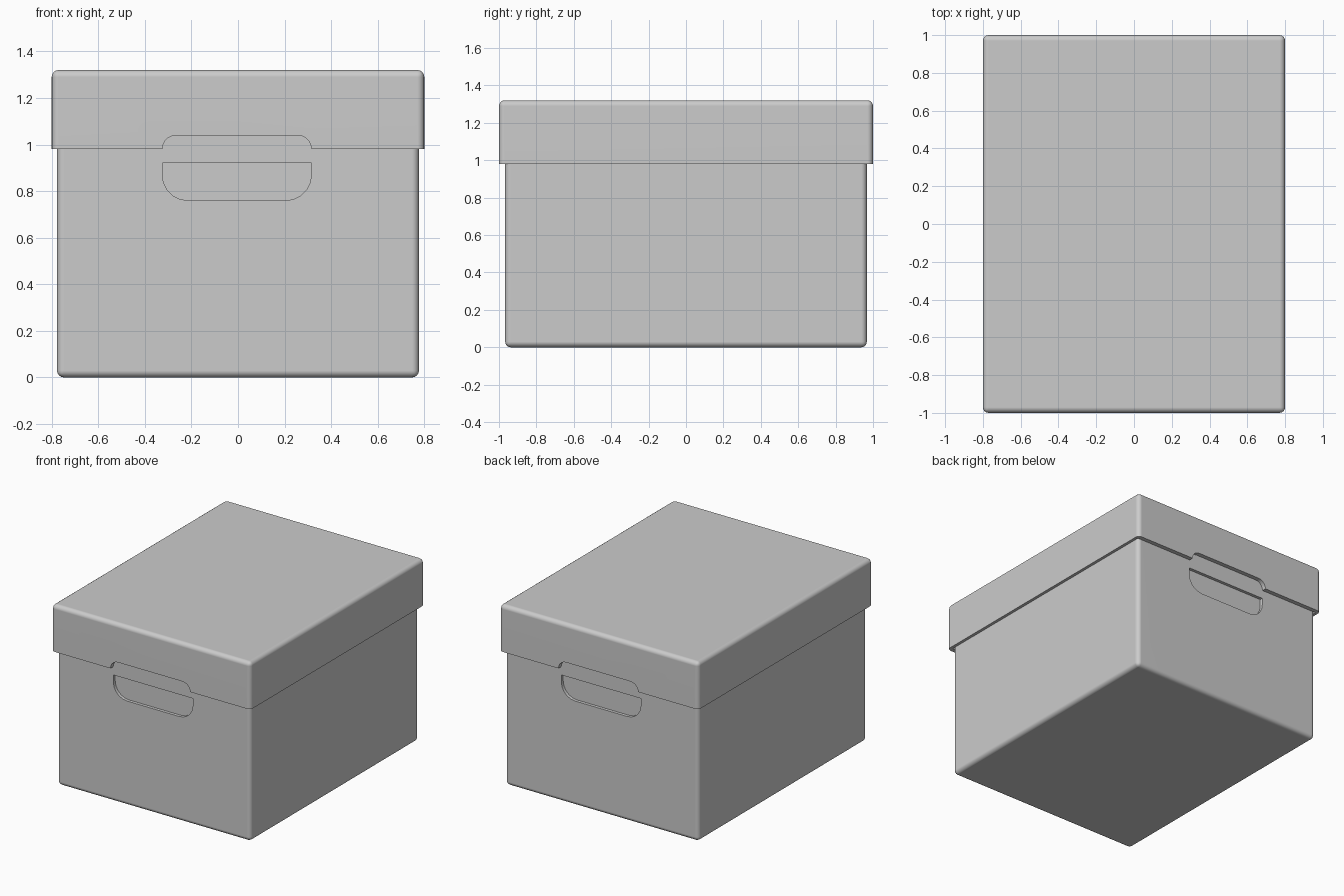
import bpy, bmesh
from math import sin, cos, pi

if "Cube" in bpy.data.objects:
    bpy.data.objects.remove(bpy.data.objects["Cube"])


def to_object(name, bm):
    bmesh.ops.recalc_face_normals(bm, faces=bm.faces)
    mesh = bpy.data.meshes.new(name)
    bm.to_mesh(mesh)
    bm.free()
    ob = bpy.data.objects.new(name, mesh)
    bpy.context.collection.objects.link(ob)
    return ob


def box(name, hx, hy, z0, z1, radius=0, sharp_z=None):
    """Box with rounded edges, except those lying in the plane z = sharp_z."""
    bm = bmesh.new()
    bmesh.ops.create_cube(bm, size=2)
    for v in bm.verts:
        v.co = (v.co.x * hx, v.co.y * hy, z1 if v.co.z > 0 else z0)
    if radius:
        edges = [e for e in bm.edges
                 if not all(abs(v.co.z - sharp_z) < 1e-5 for v in e.verts)]
        bmesh.ops.bevel(bm, geom=edges, offset=radius, segments=4,
                        profile=0.5, affect='EDGES')
    return to_object(name, bm)


def prism(name, outline, y0, y1, side):
    """Extrude an x/z outline along y; side -1 turns it to the back."""
    bm = bmesh.new()
    near = bm.faces.new([bm.verts.new((x * side, y0 * side, z)) for x, z in outline])
    far = bmesh.ops.extrude_face_region(bm, geom=[near])['geom']
    for v in far:
        if isinstance(v, bmesh.types.BMVert):
            v.co.y = y1 * side
    return to_object(name, bm)


def corner(cx, cz, r, start, steps=5):
    return [(cx + r * cos(start + pi / 2 * i / steps),
             cz + r * sin(start + pi / 2 * i / steps)) for i in range(steps + 1)]


def cut(ob, cutter):
    mod = ob.modifiers.new("cut", 'BOOLEAN')
    mod.operation, mod.solver, mod.object = 'DIFFERENCE', 'EXACT', cutter
    bpy.context.view_layer.objects.active = ob
    bpy.ops.object.modifier_apply(modifier=mod.name)
    bpy.data.objects.remove(cutter)


# Handle recess: flat top, rounded bottom. Lid notch: rounded top
L, R = -0.325, 0.315
recess = ([(R, 0.92), (L, 0.92)] + corner(L + 0.11, 0.87, 0.11, pi)
          + corner(R - 0.11, 0.87, 0.11, 1.5 * pi))
notch = [(L, 0.9), (R, 0.9)] + corner(R - 0.06, 0.98, 0.06, 0) \
    + corner(L + 0.06, 0.98, 0.06, pi / 2)
recess = [(x, z if z > 0.87 else 0.87 - (0.87 - z)) for x, z in recess]

# Open-topped body with rounded base
body = box("box_body", 0.777, 0.967, 0, 1.28, 0.03, 1.28)
cut(body, box("body_hollow", 0.72, 0.91, 0.05, 1.4))

# Lid, an upside-down tray over the body
lid = box("box_lid", 0.80, 1.0, 0.98, 1.32, 0.03, 0.98)
cut(lid, box("lid_hollow", 0.779, 0.969, 0.9, 1.29))

# Handle openings on both ends
for side in (1, -1):
    cut(body, prism("recess_cutter", recess, -1.1, -0.945, side))
    cut(lid, prism("notch_cutter", notch, -1.1, -0.9, side))

# Smooth shading with sharp rims
for ob in (body, lid):
    bpy.ops.object.select_all(action='DESELECT')
    ob.select_set(True)
    bpy.context.view_layer.objects.active = ob
    bpy.ops.object.shade_smooth_by_angle(angle=pi / 6)
    ob.modifiers.new("clean_normals", 'WEIGHTED_NORMAL').keep_sharp = True
